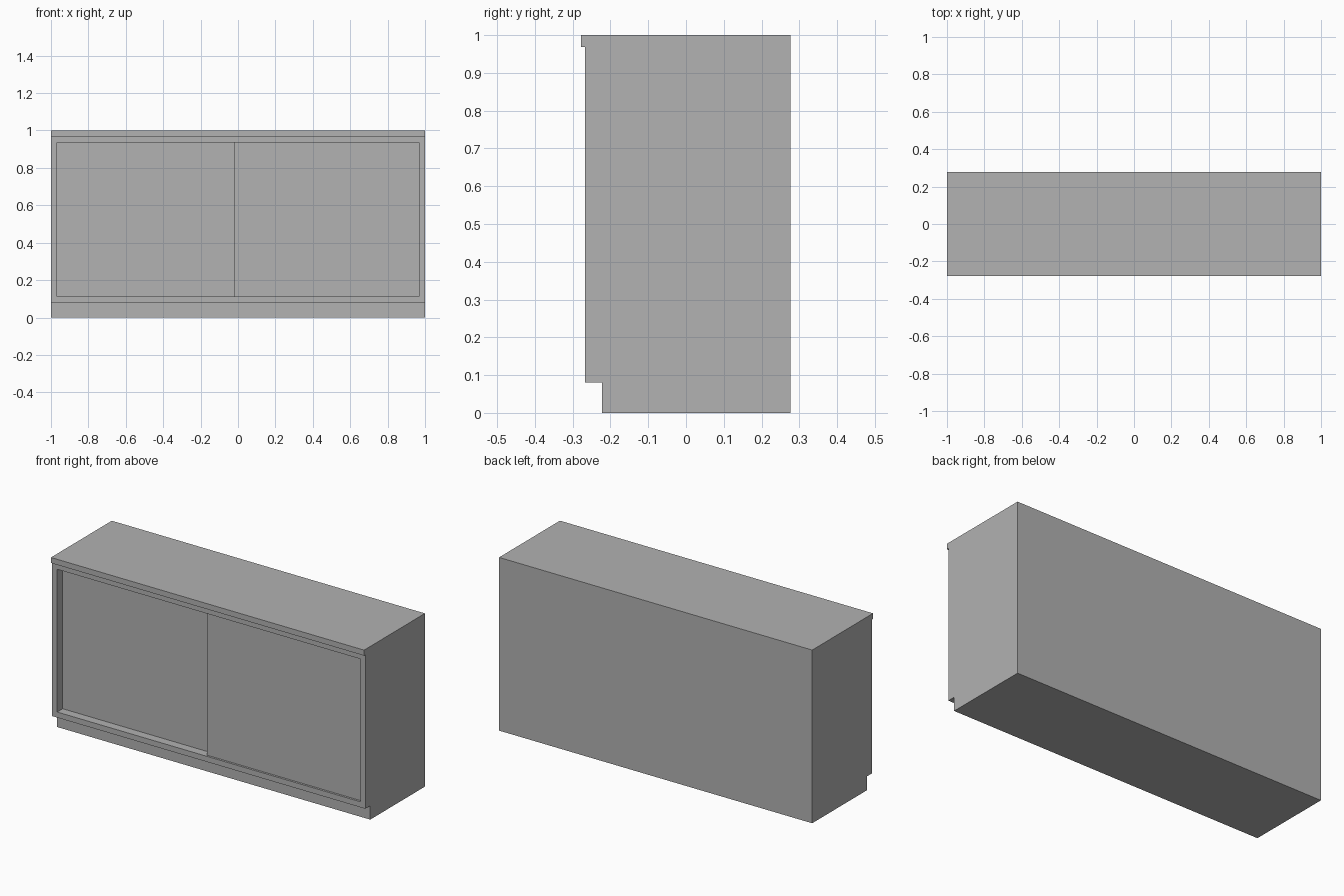
import bpy
import bmesh
from mathutils import Vector

cube = bpy.data.objects.get("Cube")
if cube:
    bpy.data.objects.remove(cube, do_unlink=True)

# Main dimensions
HALF_W = 1.0
BACK = 0.277
TOP_FRONT = -0.278
CASE_FRONT = -0.267
PLINTH_FRONT = -0.222
PLINTH_TOP = 0.08
TOP_UNDERSIDE = 0.968
RIM = 0.032
RECESS = 0.085

grey = bpy.data.materials.new("plain_grey")
grey.use_nodes = True
colour = (0.445, 0.445, 0.445, 1)
grey.diffuse_color = colour
grey.node_tree.nodes["Principled BSDF"].inputs["Base Color"].default_value = colour


def make_object(name, bm):
    mesh = bpy.data.meshes.new(name)
    bmesh.ops.recalc_face_normals(bm, faces=bm.faces)
    bm.to_mesh(mesh)
    bm.free()
    mesh.materials.append(grey)
    obj = bpy.data.objects.new(name, mesh)
    bpy.context.collection.objects.link(obj)
    return obj


def box(name, low, high):
    low, high = Vector(low), Vector(high)
    bm = bmesh.new()
    bmesh.ops.create_cube(bm, size=1)
    bmesh.ops.scale(bm, vec=high - low, verts=bm.verts)
    bmesh.ops.translate(bm, vec=(low + high) / 2, verts=bm.verts)
    return make_object(name, bm)


# Cabinet case: side profile with toe kick and top overhang, swept across the width
profile = [
    (BACK, 0), (PLINTH_FRONT, 0), (PLINTH_FRONT, PLINTH_TOP),
    (CASE_FRONT, PLINTH_TOP), (CASE_FRONT, TOP_UNDERSIDE),
    (TOP_FRONT, TOP_UNDERSIDE), (TOP_FRONT, 1), (BACK, 1),
]
bm = bmesh.new()
side = bm.faces.new([bm.verts.new((-HALF_W, y, z)) for y, z in profile])
swept = bmesh.ops.extrude_face_region(bm, geom=[side])["geom"]
new_verts = [v for v in swept if isinstance(v, bmesh.types.BMVert)]
bmesh.ops.translate(bm, vec=(2 * HALF_W, 0, 0), verts=new_verts)
bmesh.ops.recalc_face_normals(bm, faces=bm.faces)

# Door opening: inset the large front face and push it back
front = max((f for f in bm.faces if f.normal.y < -0.9), key=lambda f: f.calc_area())
bmesh.ops.inset_region(bm, faces=[front], thickness=RIM, use_even_offset=True)
opening = bmesh.ops.extrude_face_region(bm, geom=[front])["geom"]
inner = [v for v in opening if isinstance(v, bmesh.types.BMVert)]
bmesh.ops.translate(bm, vec=(0, RECESS, 0), verts=inner)
if front.is_valid:
    bmesh.ops.delete(bm, geom=[front], context="FACES_ONLY")
make_object("cabinet_case", bm)

# Two overlapping sliding doors on separate tracks
edge = HALF_W - RIM
low_z, high_z = PLINTH_TOP + RIM, TOP_UNDERSIDE - RIM
for name, x0, x1, depth in (
    ("front_sliding_door", -0.02, edge, 0.012),
    ("rear_sliding_door", -edge, 0.02, 0.05),
):
    y = CASE_FRONT + depth
    box(name, (x0, y, low_z), (x1, y + 0.033, high_z))
